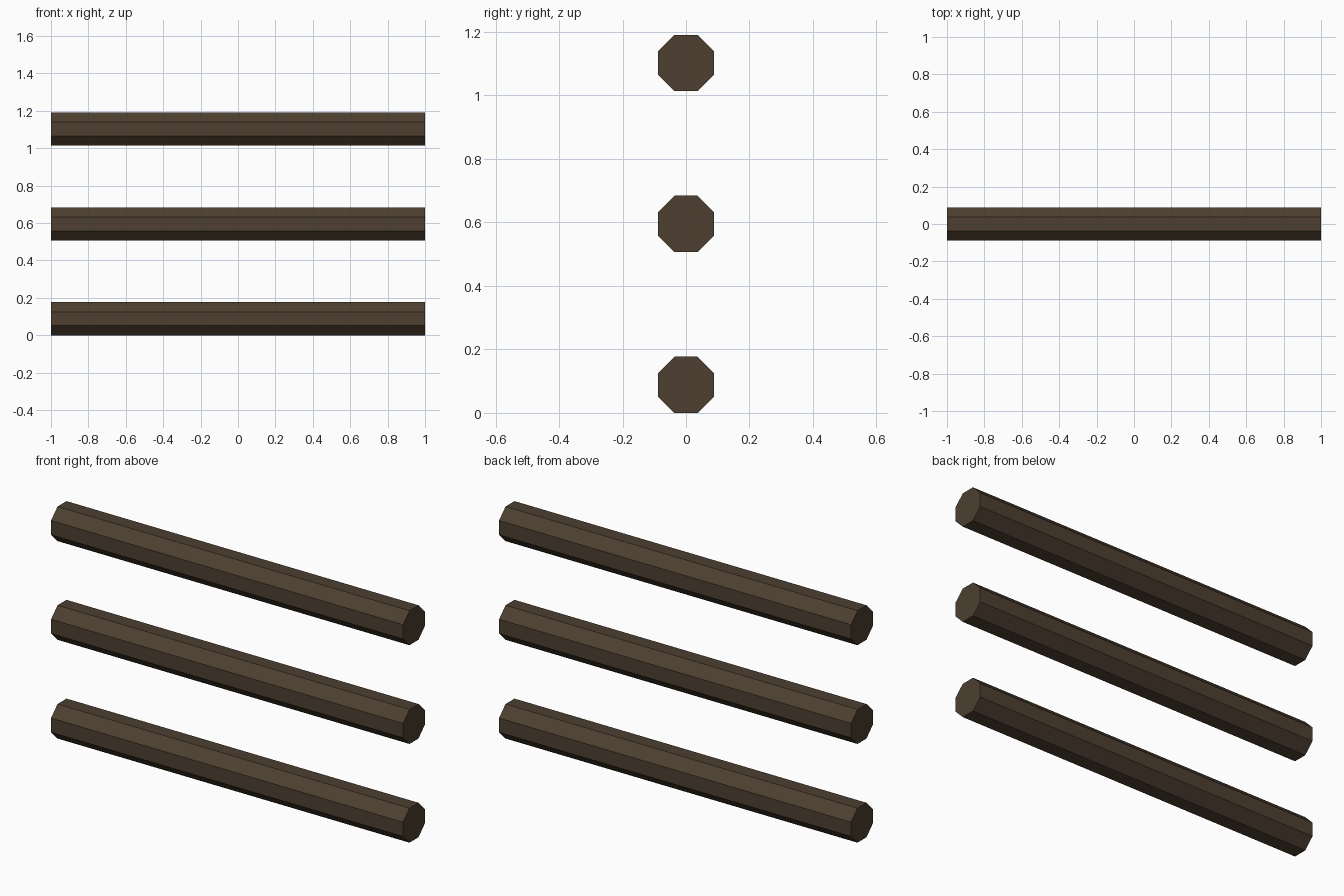
import bpy
import math

if "Cube" in bpy.data.objects:
    bpy.data.objects.remove(bpy.data.objects["Cube"])

# Single dark wood colour
wood = bpy.data.materials.new("dark_wood")
wood.diffuse_color = (0.075, 0.050, 0.030, 1.0)
wood.use_nodes = True
wood.node_tree.nodes["Principled BSDF"].inputs["Base Color"].default_value = wood.diffuse_color

LENGTH = 2.0
HALF_HEIGHT = 0.0885                                  # centre to flat side
RADIUS = HALF_HEIGHT / math.cos(math.pi / 8)          # centre to corner
SPACING = 0.507


def octagonal_rail(name, z):
    """Eight-sided flat-shaded log lying along x, with a flat side down."""
    bpy.ops.mesh.primitive_cylinder_add(
        vertices=8, radius=RADIUS, depth=LENGTH, end_fill_type='NGON')
    rail = bpy.context.object
    rail.name = name
    # turn a flat side down, then lay the log along x
    for vert in rail.data.vertices:
        x, y, h = vert.co
        a = math.atan2(y, x) + math.pi / 8
        vert.co = (h, RADIUS * math.cos(a), RADIUS * math.sin(a))
    rail.location = (0, 0, z)
    rail.data.materials.append(wood)


# Three stacked rails
for i, name in enumerate(("lower_rail", "middle_rail", "upper_rail")):
    octagonal_rail(name, HALF_HEIGHT + i * SPACING)
